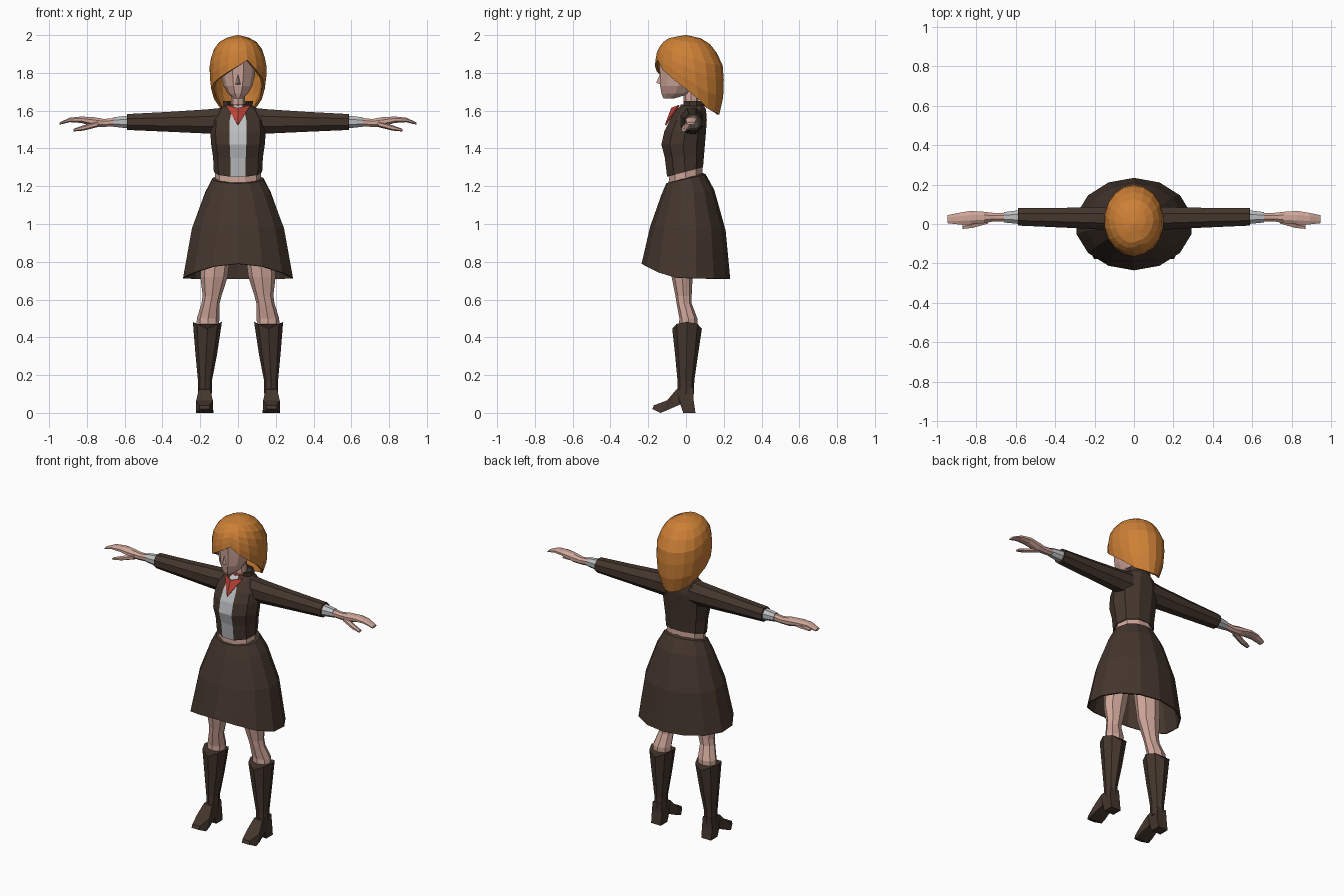
import bpy, bmesh, math
from mathutils import Vector

if "Cube" in bpy.data.objects:
    bpy.data.objects.remove(bpy.data.objects["Cube"])


def material(name, srgb):
    m = bpy.data.materials.new(name)
    lin = [((c / 255 + 0.055) / 1.055) ** 2.4 for c in srgb]
    m.diffuse_color = (*lin, 1)
    m.use_nodes = True
    m.node_tree.nodes["Principled BSDF"].inputs["Base Color"].default_value = m.diffuse_color
    return m


SKIN = material("skin", (207, 166, 153))
HAIR = material("ginger hair", (205, 128, 54))
BROWN = material("dark brown cloth", (68, 54, 45))
WHITE = material("pale grey shirt", (188, 190, 192))
RED = material("red scarf", (190, 68, 57))


def finish(name, bm, mats, mirror=False, thick=0):
    bmesh.ops.recalc_face_normals(bm, faces=bm.faces)
    me = bpy.data.meshes.new(name)
    bm.to_mesh(me)
    bm.free()
    ob = bpy.data.objects.new(name, me)
    bpy.context.collection.objects.link(ob)
    for m in mats:
        me.materials.append(m)
    if thick:
        s = ob.modifiers.new("thickness", 'SOLIDIFY')
        s.thickness, s.offset = thick, -1
    if mirror:
        ob.modifiers.new("mirror", 'MIRROR')
    return ob


def skin_rings(rings, closed=True, caps=True):
    """Join equal point rings with quads."""
    bm = bmesh.new()
    vs = [[bm.verts.new(p) for p in r] for r in rings]
    n = len(vs[0])
    for a, b in zip(vs, vs[1:]):
        for i in range(n if closed else n - 1):
            j = (i + 1) % n
            bm.faces.new((a[i], a[j], b[j], b[i]))
    if caps:
        bm.faces.new(vs[0])
        bm.faces.new(vs[-1])
    return bm


def oval(cx, rx, yf, yb, zf, zb=None, n=8, flat=False):
    """Level or tilted ring; flat puts a face, not a corner, at the front."""
    zb = zf if zb is None else zb
    pts = []
    for i in range(n):
        a = -math.pi / 2 + 2 * math.pi * (i + (0.5 if flat else 0)) / n
        s = math.sin(a) / (math.cos(math.pi / n) if flat else 1)
        pts.append(Vector((cx + rx * math.cos(a), (yf + yb) / 2 + (yb - yf) / 2 * s,
                           zf + (zb - zf) * (s + 1) / 2)))
    return pts


def tube_x(x, zc, hz, y0, y1, n=8):
    """Ring across the x axis, for arms and hands."""
    k = math.cos(math.pi / n)
    ang = [2 * math.pi * (i + 0.5) / n for i in range(n)]
    return [Vector((x, (y0 + y1) / 2 + (y1 - y0) / 2 * math.cos(a) / k,
                    zc + hz * math.sin(a) / k)) for a in ang]


def lerp_table(table, t):
    for (t0, *a), (t1, *b) in zip(table, table[1:]):
        if t <= t1:
            f = max(0, (t - t0) / (t1 - t0))
            return [p + (q - p) * f for p, q in zip(a, b)]
    return table[-1][1:]


# Head with a small nose
head = [(.022, -.12, -.06, 1.665), (.052, -.13, .02, 1.69), (.076, -.137, .05, 1.73),
        (.09, -.138, .08, 1.79), (.095, -.142, .1, 1.86), (.075, -.1, .09, 1.94)]
finish("head", skin_rings([oval(0, *r, n=10, flat=True) for r in head]), [SKIN])
bm = bmesh.new()
nose = [bm.verts.new(p) for p in ((0, -.136, 1.8), (.016, -.134, 1.738),
                                  (-.016, -.134, 1.738), (0, -.157, 1.748))]
for f in ((0, 1, 3), (1, 2, 3), (2, 0, 3), (0, 2, 1)):
    bm.faces.new([nose[i] for i in f])
finish("nose", bm, [SKIN])
finish("neck", skin_rings([oval(0, .04, -.01, .07, 1.58), oval(0, .036, -.015, .065, 1.72)]), [SKIN])

# Hair: columns fall from the crown to an uneven, side-parted hem
section = [(-2.0, .004, -.004, .004), (-1.985, .065, -.09, .075), (-1.96, .105, -.125, .12),
           (-1.92, .133, -.152, .155), (-1.85, .152, -.165, .193), (-1.78, .152, -.165, .2),
           (-1.7, .142, -.14, .2), (-1.63, .118, -.1, .192), (-1.575, .085, -.08, .175)]
hem = [(-180, 1.578), (-150, 1.585), (-115, 1.615), (-90, 1.69), (-65, 1.74), (-35, 1.782),
       (20, 1.868), (42, 1.81), (60, 1.77), (90, 1.69), (115, 1.615), (150, 1.585), (180, 1.578)]
cols = [-180 + 20 * i for i in range(18)]
rings = []
for k in (0, .04, .11, .22, .38, .56, .78, 1):
    ring = []
    for d in cols:
        z = 2 - k * (2 - lerp_table(hem, d)[0])
        rx, yf, yb = lerp_table(section, -z)
        a = math.radians(d)
        ring.append(Vector((rx * math.sin(a), (yf + yb) / 2 - (yb - yf) / 2 * math.cos(a), z)))
    rings.append(ring)
bm = skin_rings(rings, caps=False)
bm.faces.new([v for v in bm.verts][:len(cols)])
finish("hair", bm, [HAIR], thick=.014)

# Jacket body, with the shirt showing in the front opening
body = [(.128, -.10, .09, 1.25, 1.30), (.132, -.112, .095, 1.35, 1.36),
        (.142, -.13, .10, 1.42, 1.42), (.147, -.115, .106, 1.49, 1.49),
        (.142, -.085, .11, 1.55, 1.55), (.105, -.052, .106, 1.605, 1.605),
        (.066, -.025, .09, 1.63, 1.64)]
bm = skin_rings([oval(0, *r, n=10, flat=True) for r in body])
for f in bm.faces:
    c = f.calc_center_median()
    if len(f.verts) == 4 and abs(c.x) < .01 and c.y < 0:
        f.material_index = 1
finish("jacket_and_shirt", bm, [BROWN, WHITE])

# Standing collar, open at the front
arc = [math.radians(-50 + 280 * i / 8) for i in range(9)]
rings = [[Vector((rx * math.cos(a), .035 + ry * math.sin(a), z)) for a in arc]
         for rx, ry, z in ((.078, .062, 1.605), (.082, .062, 1.65))]
finish("collar", skin_rings(rings, closed=False, caps=False), [BROWN], thick=.01)

# Scarf: neck band and front knot triangle
finish("scarf_band", skin_rings([oval(0, .058, -.04, .08, 1.595),
                                 oval(0, .05, -.028, .075, 1.632)]), [RED])
bm = bmesh.new()
l, r, c, t = [bm.verts.new(p) for p in ((-.066, -.04, 1.63), (.066, -.04, 1.63),
                                        (0, -.078, 1.615), (0, -.112, 1.525))]
bm.faces.new((l, t, c))
bm.faces.new((c, t, r))
finish("scarf_front", bm, [RED], thick=.008)

# Sleeves, cuffs, hands
arm_parts = {
    "sleeve": (BROWN, [(.08, 1.545, .07, -.03, .09), (.16, 1.543, .064, -.028, .086),
                       (.36, 1.541, .053, -.018, .082), (.588, 1.54, .042, -.008, .08)]),
    "cuff": (WHITE, [(.58, 1.54, .034, 0, .07), (.66, 1.54, .025, .008, .06)]),
    "hand": (SKIN, [(.645, 1.54, .022, .011, .057), (.71, 1.535, .021, .014, .056),
                    (.76, 1.54, .025, .004, .062), (.83, 1.552, .017, -.002, .066),
                    (.89, 1.551, .012, -.002, .056), (.945, 1.532, .006, .004, .045)]),
    "thumb": (SKIN, [(.74, 1.53, .014, .002, .035), (.82, 1.508, .012, -.02, .012),
                     (.87, 1.497, .006, -.025, 0)]),
}
for name, (mat, rows) in arm_parts.items():
    finish(name, skin_rings([tube_x(*r, n=6 if name == "thumb" else 8) for r in rows]),
           [mat], mirror=True)

# Bare midriff
finish("midriff", skin_rings([oval(0, .122, -.092, .088, 1.19, 1.23, n=10, flat=True),
                              oval(0, .122, -.09, .086, 1.30, 1.34, n=10, flat=True)]), [SKIN])

# Flared skirt with a lifted front hem
rows = [(.105, -.085, .085, 1.222, 1.272), (.138, -.105, .105, 1.215, 1.262),
        (.178, -.132, .15, 1.15, 1.18), (.25, -.19, .21, .985, .965),
        (.298, -.235, .234, .715, .71)]
rings = [oval(0, *r, n=14) for r in rows]
for p in rings[-1]:
    p.z += .075 * max(0, -p.y / .235) ** 2
finish("skirt", skin_rings(rings, caps=False), [BROWN], thick=.008)

# Legs
leg = [(.09, .085, -.09, .08, 1.12), (.11, .08, -.09, .06, .9), (.127, .072, -.076, .035, .72),
       (.137, .05, -.056, .03, .62), (.145, .048, -.05, .03, .58),
       (.158, .06, -.035, .06, .5), (.163, .058, -.04, .06, .42)]
finish("leg", skin_rings([oval(*r) for r in leg]), [SKIN], mirror=True)

# Boot shafts, peaked at the sides
shaft = [(.175, .036, -.045, .042, .1), (.175, .037, -.045, .044, .17),
         (.168, .057, -.058, .064, .31), (.162, .077, -.073, .084, .445)]
rings = [oval(*r) for r in shaft]
for p in rings[-1]:
    p.z += .037 * abs(p.x - .162) / .077
finish("boot_shaft", skin_rings(rings), [BROWN], mirror=True)

# Boot feet: heeled side profile (y, z, half width)
foot = [(.05, 0, .034), (-.015, 0, .034), (-.03, .045, .036), (-.1, .014, .046),
        (-.135, 0, .046), (-.178, .02, .026), (-.17, .04, .026), (-.1, .066, .044),
        (-.05, .125, .03), (.04, .135, .03), (.04, .07, .036)]
rings = [[Vector((.177 + s * w, y, z)) for y, z, w in foot] for s in (-1, 1)]
bm = skin_rings(rings)
bmesh.ops.triangulate(bm, faces=[f for f in bm.faces if len(f.verts) > 4])
finish("boot_foot", bm, [BROWN], mirror=True)
